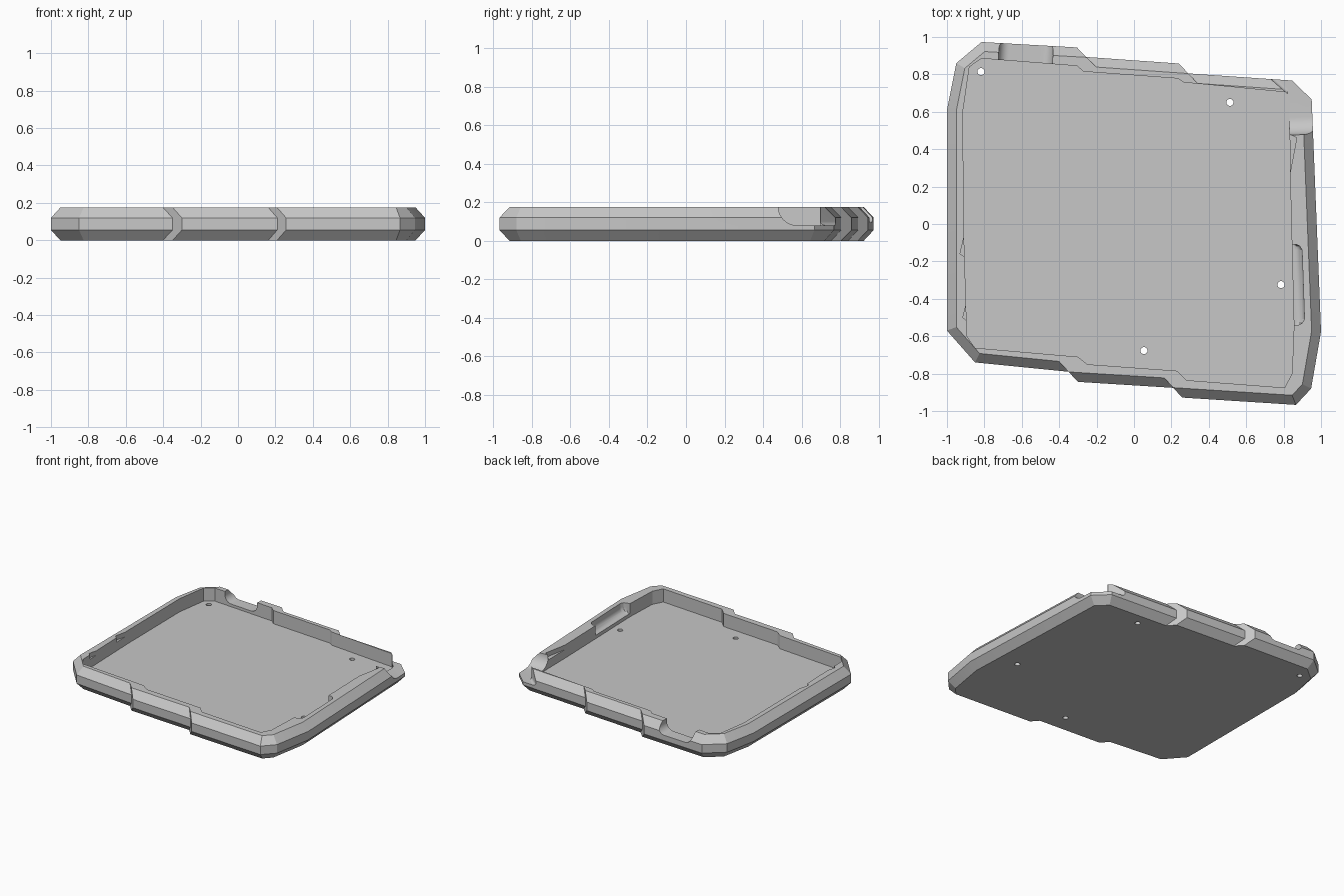
import bpy
import bmesh
import math
from mathutils import Vector

cube = bpy.data.objects.get("Cube")
if cube:
    bpy.data.objects.remove(cube, do_unlink=True)

HEIGHT, FLOOR, NOTCH, CHAMFER = 0.175, 0.074, 0.08, 0.05

# Widest outline of the tray, clockwise from above
OUTLINE = [(-1, .61), (-.95, .86), (-.815, .973), (-.305, .944), (-.255, .893),
           (.24, .858), (.29, .805), (.845, .767), (.95, .666), (1, -.575),
           (.947, -.88), (.866, -.967), (.257, -.928), (.21, -.876),
           (-.3, -.844), (-.35, -.79), (-.85, -.74), (-1, -.57)]

# Outline of the inner cavity
CAVITY = [(-.915, .6), (-.88, .84), (-.815, .885), (-.305, .845), (-.27, .815),
          (.235, .778), (.265, .757), (.81, .705), (.83, .685),
          (.835, .25), (.855, -.55), (.845, -.8), (.805, -.875),
          (.28, -.835), (.23, -.785), (-.25, -.75), (-.3, -.71),
          (-.85, -.662), (-.893, -.6), (-.91, -.03)]

# Shallow triangular reliefs in the side rims
RELIEFS = [[(.83, .25), (.87, .46), (.83, .48)],
           [(-.9, -.03), (-.93, -.16), (-.9, -.18)],
           [(-.89, -.4), (-.915, -.5), (-.89, -.52)]]

grey = bpy.data.materials.new("matte_grey")
grey.use_nodes = True
grey.diffuse_color = (.57, .57, .57, 1)
grey.node_tree.nodes["Principled BSDF"].inputs["Base Color"].default_value = grey.diffuse_color


def chamfer_inset(points):
    """Offset a clockwise polygon inwards; the short step edges stay in their plane."""
    result = []
    for i, p in enumerate(points):
        before, here, after = Vector(points[i - 1]), Vector(p), Vector(points[(i + 1) % len(points)])
        a, b = here - before, after - here
        da, db = (0 if edge.length < .09 else CHAMFER for edge in (a, b))
        na, nb = Vector((a.y, -a.x)).normalized(), Vector((b.y, -b.x)).normalized()
        c = na.dot(nb)
        result.append(here + (na * (da - db * c) + nb * (db - da * c)) / (1 - c * c))
    return result


def loft(name, layers):
    """Join stacked closed loops of 3D points into a capped solid."""
    bm = bmesh.new()
    rings = [[bm.verts.new(p) for p in layer] for layer in layers]
    for low, high in zip(rings, rings[1:]):
        for i in range(len(low)):
            bm.faces.new((low[i - 1], low[i], high[i], high[i - 1]))
    bm.faces.new(rings[0])
    bm.faces.new(rings[-1])
    bmesh.ops.recalc_face_normals(bm, faces=bm.faces)
    mesh = bpy.data.meshes.new(name)
    bm.to_mesh(mesh)
    bm.free()
    obj = bpy.data.objects.new(name, mesh)
    bpy.context.collection.objects.link(obj)
    mesh.materials.append(grey)
    return obj


def layer(points, z):
    return [(p[0], p[1], z) for p in points]


def rounded_cutter(name, centre, angle, length, width, bottom, radius, sections=((-1, 1), (1, 1))):
    """Trough with rounded bottom corners; sections pair a place across it with a length scale."""
    half, steps = length / 2, 10
    profile = [(-half, .3)]
    for side, start in ((-1, math.pi), (1, 1.5 * math.pi)):
        for i in range(steps + 1):
            t = start + i / steps * math.pi / 2
            profile.append((side * (half - radius) + radius * math.cos(t),
                            bottom + radius + radius * math.sin(t)))
    profile.append((half, .3))
    along = Vector((math.cos(angle), math.sin(angle), 0))
    across = Vector((-along.y, along.x, 0))
    middle = Vector((*centre, 0))
    return loft(name, [[middle + along * u * scale + across * v * width / 2 + Vector((0, 0, z))
                        for u, z in profile] for v, scale in sections])


# Tray body with chamfered upper and lower edges
rim = chamfer_inset(OUTLINE)
tray = loft("tray_body", [layer(rim, 0), layer(OUTLINE, .055),
                          layer(OUTLINE, .12), layer(rim, HEIGHT)])

# Cavity, corner opening, back opening and finger scoop
scoop_ends = ((-1, .4), (-.96, .75), (-.86, 1), (.86, 1), (.96, .75), (1, .4))
cutters = [
    loft("cavity_cutter", [layer(CAVITY, FLOOR), layer(CAVITY, .3)]),
    rounded_cutter("side_notch_cutter", (.96, .73), math.radians(92), .5, .28, NOTCH, .095),
    rounded_cutter("corner_notch_cutter", (.945, .92), math.radians(49), .5, .3, NOTCH, .02),
    rounded_cutter("back_notch_cutter", (-.577, .93), math.radians(-4), .29, .2, .095, .055),
    rounded_cutter("scoop_cutter", (.855, -.325), math.radians(2), .1, .43, .1, .045, scoop_ends),
]
for relief in RELIEFS:
    cutters.append(loft("relief_cutter", [layer(relief, .14), layer(relief, .3)]))

# Screw holes through the floor
for x, y in ((-.818, .815), (.513, .65), (.786, -.324), (.053, -.677)):
    ring = [(x + .019 * math.cos(i * math.pi / 12), y + .019 * math.sin(i * math.pi / 12))
            for i in range(24)]
    cutters.append(loft("hole_cutter", [layer(ring, -.1), layer(ring, .15)]))

for cutter in cutters:
    cutter.hide_render = True
    cutter.hide_viewport = True
    cut = tray.modifiers.new(cutter.name, "BOOLEAN")
    cut.operation = "DIFFERENCE"
    cut.solver = "EXACT"
    cut.object = cutter

# Bake the cuts, then discard the cutters
bpy.context.view_layer.update()
graph = bpy.context.evaluated_depsgraph_get()
baked = bpy.data.meshes.new_from_object(tray.evaluated_get(graph))
tray.modifiers.clear()
tray.data = baked
for cutter in cutters:
    bpy.data.objects.remove(cutter, do_unlink=True)

bpy.ops.object.select_all(action="DESELECT")
tray.select_set(True)
bpy.context.view_layer.objects.active = tray
bpy.ops.object.shade_smooth_by_angle(angle=math.radians(20))
